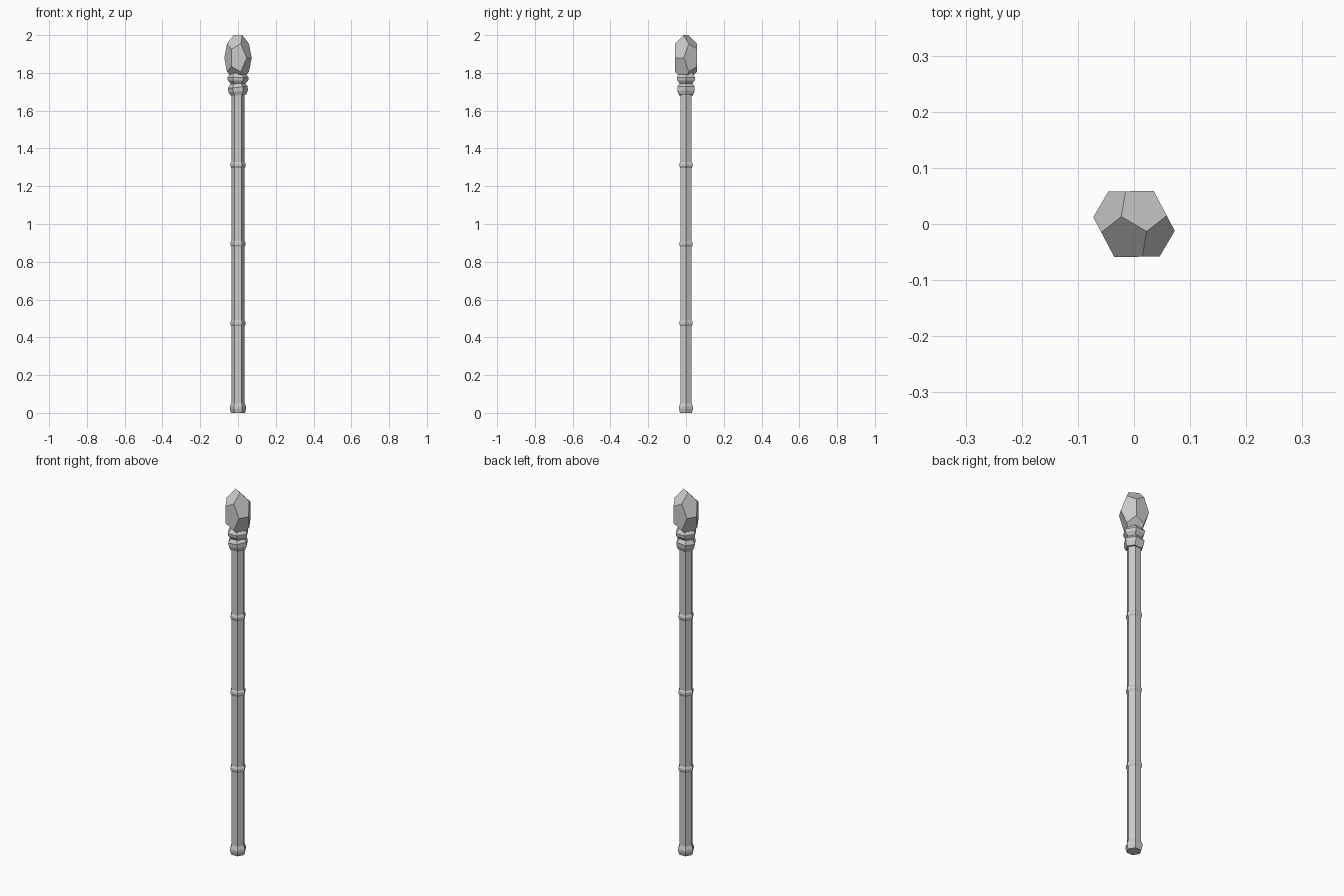
import bpy, bmesh, math
from mathutils import Matrix, Vector

if "Cube" in bpy.data.objects:
    bpy.data.objects.remove(bpy.data.objects["Cube"])


def hex_part(name, profile, z=0.0, tilt=0.0):
    """Six-sided lathe of (radius, height) points with capped ends."""
    bm = bmesh.new()
    rings = []
    for r, h in profile:
        rings.append([bm.verts.new((r * math.cos(i * math.pi / 3),
                                    r * math.sin(i * math.pi / 3), h)) for i in range(6)])
    for a, b in zip(rings, rings[1:]):
        for i in range(6):
            j = (i + 1) % 6
            bm.faces.new((a[i], a[j], b[j], b[i]))
    bm.faces.new(rings[0][::-1])
    bm.faces.new(rings[-1])
    return finish(name, bm, z, tilt)


def finish(name, bm, z, tilt=0.0):
    bmesh.ops.recalc_face_normals(bm, faces=bm.faces)
    mesh = bpy.data.meshes.new(name)
    bm.to_mesh(mesh)
    bm.free()
    ob = bpy.data.objects.new(name, mesh)
    ob.location.z = z
    ob.rotation_euler.y = tilt
    bpy.context.collection.objects.link(ob)
    return ob


# Shaft and foot cap
hex_part("shaft", [(0.035, 0.02), (0.035, 1.79)])
hex_part("foot_cap", [(0.037, 0.0), (0.043, 0.02), (0.043, 0.033), (0.035, 0.053)])

# Thin bands along the shaft
for i, z in enumerate((0.475, 0.895, 1.312)):
    hex_part(f"shaft_band_{i + 1}",
             [(0.034, -0.017), (0.041, -0.006), (0.041, 0.006), (0.034, 0.017)], z)

# Two collars under the head, the lower one slightly tilted
hex_part("upper_collar", [(0.038, -0.028), (0.054, -0.009), (0.056, 0.006), (0.038, 0.03)], 1.77)
hex_part("lower_collar", [(0.041, -0.03), (0.051, -0.01), (0.053, 0.012), (0.038, 0.032)],
         1.712, math.radians(-6))

# Head: stretched dodecahedron with a ridge on top
phi = (1 + 5 ** 0.5) / 2
points = [(x, y, z) for x in (-1, 1) for y in (-1, 1) for z in (-1, 1)]
for a in (-1 / phi, 1 / phi):
    for b in (-phi, phi):
        points += [(a, 0, b), (0, b, a), (b, a, 0)]
bm = bmesh.new()
place = Matrix.Rotation(math.radians(-30.5), 4, 'Z') @ Matrix.Diagonal((0.0425, 0.0425, 0.0742, 1))
for p in points:
    bm.verts.new(place @ Vector(p))
bmesh.ops.convex_hull(bm, input=bm.verts[:])
bmesh.ops.dissolve_limit(bm, angle_limit=math.radians(2), verts=bm.verts[:], edges=bm.edges[:])
finish("head", bm, 1.88)
